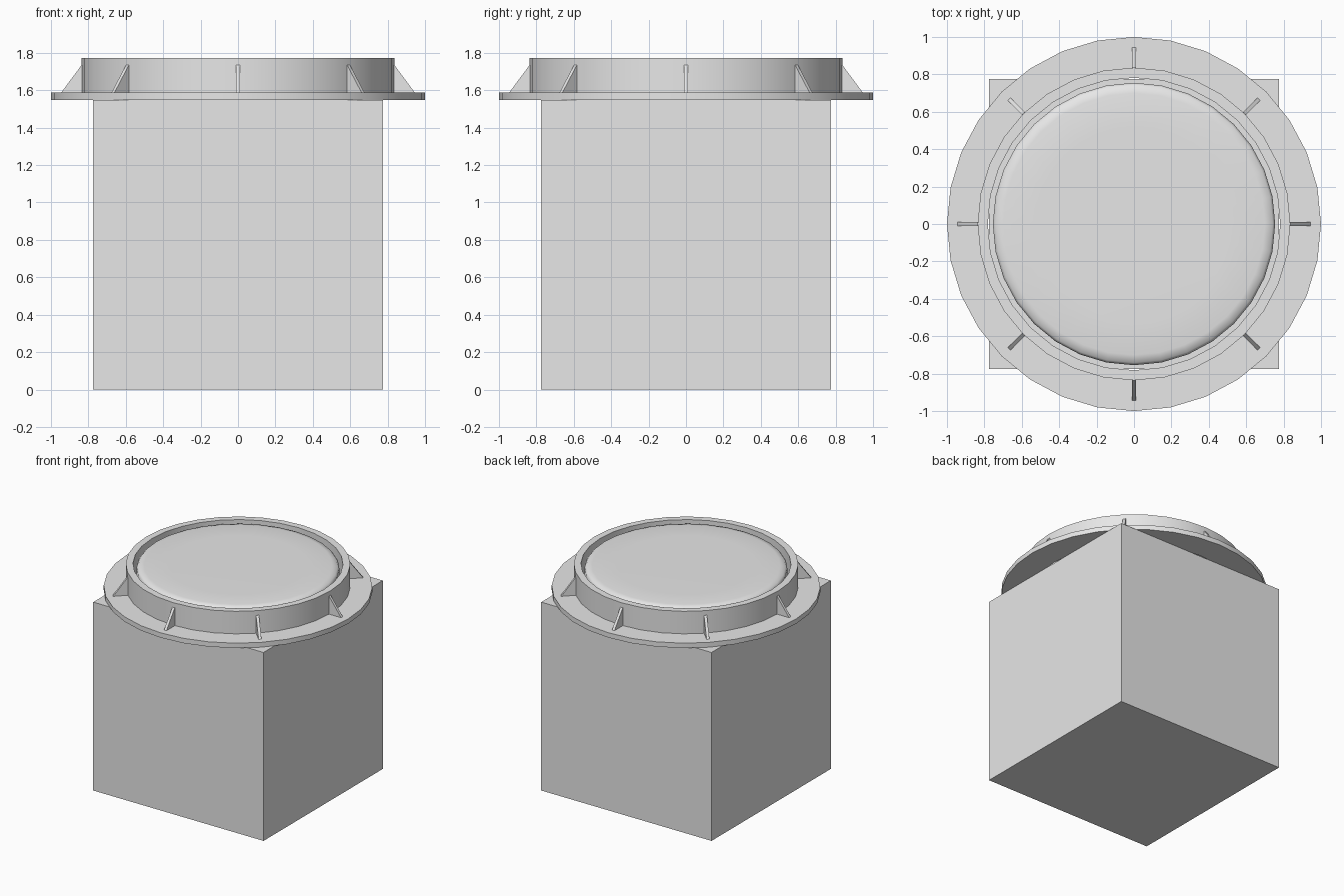
import bpy, math
from mathutils import Matrix

cube = bpy.data.objects.get("Cube")
if cube:
    bpy.data.objects.remove(cube, do_unlink=True)

SEGMENTS = 32
BASE = 1.548          # top of the box
FLANGE_TOP = 1.588
RIM_TOP = 1.773
RIM_R = 0.836

grey = bpy.data.materials.new("plain grey")
grey.use_nodes = True
colour = (0.8, 0.8, 0.8, 1)
grey.diffuse_color = colour
grey.node_tree.nodes["Principled BSDF"].inputs["Base Color"].default_value = colour


def make(name, verts, faces):
    mesh = bpy.data.meshes.new(name)
    mesh.from_pydata(verts, [], faces)
    mesh.materials.append(grey)
    obj = bpy.data.objects.new(name, mesh)
    bpy.context.collection.objects.link(obj)
    return obj


def lathe(name, profile, closed):
    """Spin (radius, z) points, listed anticlockwise, around z."""
    n = len(profile)
    verts = []
    for s in range(SEGMENTS):
        a = 2 * math.pi * s / SEGMENTS
        verts += [(r * math.cos(a), r * math.sin(a), z) for r, z in profile]
    faces = []
    for s in range(SEGMENTS):
        a, b = s * n, (s + 1) % SEGMENTS * n
        for i in range(n if closed else n - 1):
            j = (i + 1) % n
            faces.append((a + i, b + i, b + j, a + j))
    if not closed:
        faces.append([s * n + n - 1 for s in range(SEGMENTS)])
        faces.append([s * n for s in reversed(range(SEGMENTS))])
    return make(name, verts, faces)


def smooth(obj, angle):
    bpy.ops.object.select_all(action="DESELECT")
    obj.select_set(True)
    bpy.context.view_layer.objects.active = obj
    bpy.ops.object.shade_smooth_by_angle(angle=math.radians(angle))


# Box body
bpy.ops.mesh.primitive_cube_add(size=BASE, location=(0, 0, BASE / 2))
box = bpy.context.object
box.name = "box_body"
box.data.materials.append(grey)

# Flange and upright rim in one collar, open in the middle
collar = lathe("flanged_collar", [
    (0.782, BASE), (1, BASE), (1, FLANGE_TOP), (RIM_R, FLANGE_TOP),
    (RIM_R, RIM_TOP), (0.782, RIM_TOP)], True)
smooth(collar, 30)

# Lid with a softly rounded edge, set inside the rim
lid = lathe("round_lid", [
    (0.755, BASE), (0.755, 1.74), (0.742, 1.758), (0.70, 1.766),
    (0.52, 1.768)], False)
smooth(lid, 60)

# Eight triangular ribs bracing the rim
HALF = 0.011
side = [(RIM_R - 0.015, FLANGE_TOP - 0.005), (0.945, FLANGE_TOP - 0.005),
        (0.945, FLANGE_TOP), (RIM_R, 1.735), (RIM_R - 0.015, 1.735)]
m = len(side)
for k in range(8):
    verts = [(r, y, z) for y in (-HALF, HALF) for r, z in side]
    faces = [list(range(m)), list(reversed(range(m, 2 * m)))]
    faces += [(i, i + m, (i + 1) % m + m, (i + 1) % m) for i in range(m)]
    rib = make(f"rib_{k + 1}", verts, faces)
    rib.data.transform(Matrix.Rotation(k * math.pi / 4, 4, "Z"))
